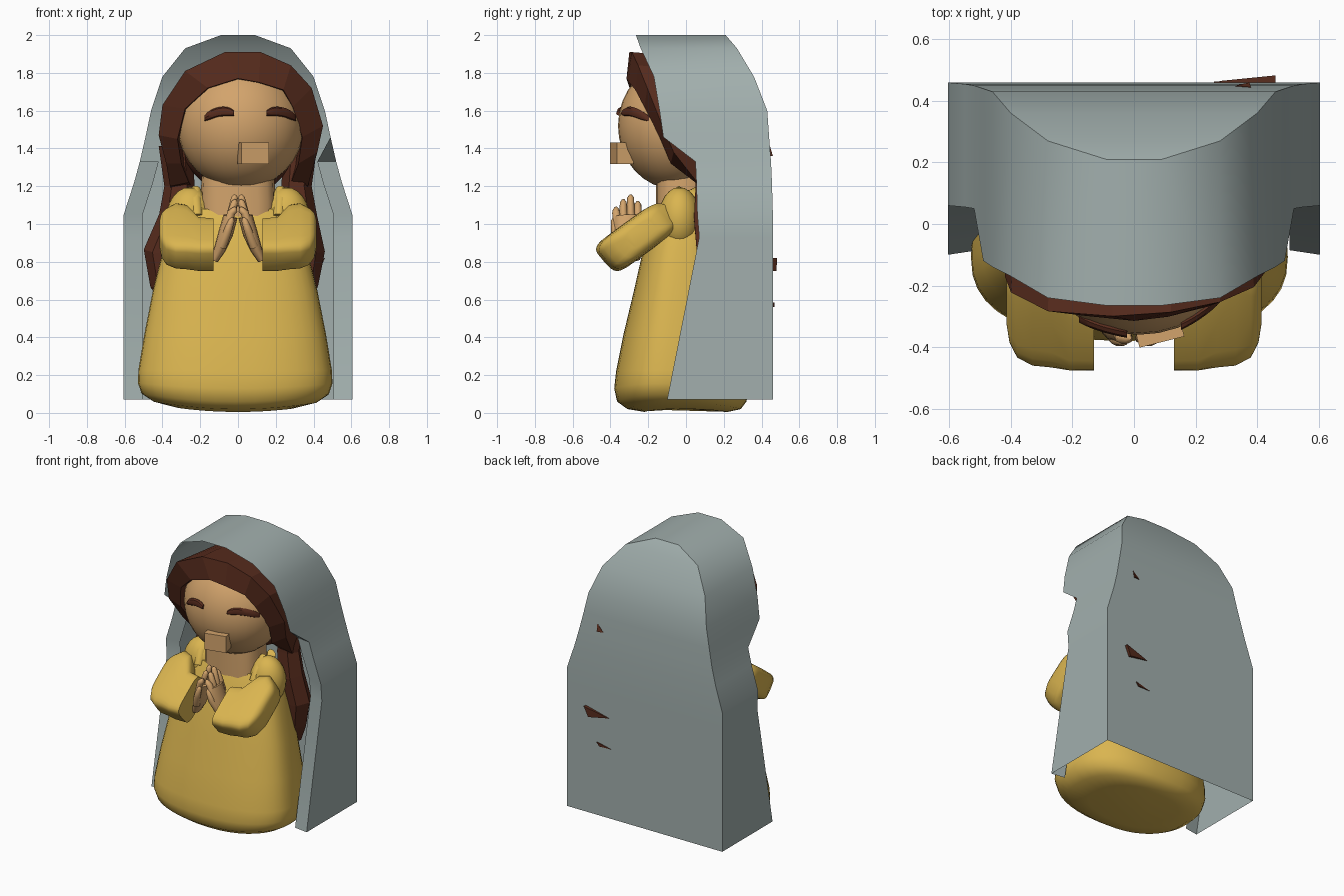
import bpy, bmesh, math
from mathutils import Vector, Matrix

cube = bpy.data.objects.get("Cube")
if cube:
    bpy.data.objects.remove(cube)


def material(name, rgb):
    m = bpy.data.materials.new(name)
    m.use_nodes = True
    m.diffuse_color = (*rgb, 1)
    m.node_tree.nodes["Principled BSDF"].inputs["Base Color"].default_value = (*rgb, 1)
    return m


GREY = material("veil grey", (0.36, 0.43, 0.42))
GOLD = material("dress gold", (0.70, 0.46, 0.08))
SKIN = material("skin", (0.65, 0.37, 0.15))
BROWN = material("hair brown", (0.10, 0.026, 0.013))


def finish(name, bm, mat, smooth=35):
    bmesh.ops.recalc_face_normals(bm, faces=bm.faces)
    me = bpy.data.meshes.new(name)
    bm.to_mesh(me)
    bm.free()
    ob = bpy.data.objects.new(name, me)
    bpy.context.collection.objects.link(ob)
    me.materials.append(mat)
    if smooth:
        bpy.ops.object.select_all(action="DESELECT")
        ob.select_set(True)
        bpy.context.view_layer.objects.active = ob
        bpy.ops.object.shade_smooth_by_angle(angle=math.radians(smooth))
    return ob


def loft(name, rings, mat, smooth=35):
    """Skin a list of rings and cap the ends."""
    bm = bmesh.new()
    vs = [[bm.verts.new(p) for p in r] for r in rings]
    n = len(vs[0])
    for a, b in zip(vs, vs[1:]):
        for i in range(n):
            j = (i + 1) % n
            bm.faces.new((a[i], a[j], b[j], b[i]))
    bm.faces.new(vs[0])
    bm.faces.new(vs[-1])
    return finish(name, bm, mat, smooth)


def ring(c, u, v, n=24, p=2.0):
    """Superellipse around c spanned by u and v."""
    c, u, v = Vector(c), Vector(u), Vector(v)
    out = []
    for i in range(n):
        t = math.tau * i / n
        a, b = math.cos(t), math.sin(t)
        out.append(c + u * math.copysign(abs(a) ** (2 / p), a)
                   + v * math.copysign(abs(b) ** (2 / p), b))
    return out


def tube(name, pts, radii, mat, n=10, smooth=35, flat=1.0):
    """Tube along a path, with its width in x scaled by flat."""
    pts = [Vector(p) for p in pts]
    rings = []
    for i, (p, r) in enumerate(zip(pts, radii)):
        d = (pts[min(i + 1, len(pts) - 1)] - pts[max(i - 1, 0)]).normalized()
        u = Vector((0, 1, 0)).cross(d).normalized()
        rings.append(ring(p, u * r * flat, d.cross(u) * r, n))
    return loft(name, rings, mat, smooth)


def ball(name, c, size, mat, seg=32):
    bm = bmesh.new()
    bmesh.ops.create_uvsphere(bm, u_segments=seg, v_segments=seg // 2, radius=1,
                              matrix=Matrix.Translation(c) @ Matrix.Diagonal((*size, 1)))
    return finish(name, bm, mat, 60)


# Veil: thin arched sheet, back panel and folded front rims
# each station: half width, height, front y, back y
arch = [(.605, .07, -.10, .46), (.605, .93, .07, .46), (.605, 1.05, .06, .46),
        (.55, 1.22, .055, .455), (.52, 1.33, .05, .45), (.49, 1.46, -.12, .44),
        (.46, 1.6, -.14, .43), (.40, 1.78, -.17, .36), (.28, 1.93, -.24, .27),
        (.09, 2.0, -.265, .21)]
bm = bmesh.new()
sides = []
for s in (1, -1):
    front = [bm.verts.new((s * x, f, z)) for x, z, f, b in arch]
    back = [bm.verts.new((s * x, b, z)) for x, z, f, b in arch]
    rim = [bm.verts.new((s * (x - .1), f + .015, z)) for x, z, f, b in arch[:5]]
    for i in range(len(arch) - 1):
        bm.faces.new((front[i], front[i + 1], back[i + 1], back[i]))
    for i in range(4):
        bm.faces.new((front[i], front[i + 1], rim[i + 1], rim[i]))
    if s > 0:
        bm.faces.new((front[4], front[5], rim[4]))
    sides.append((front, back))
(lf, lb), (rf, rb) = sides
for i in range(len(arch) - 1):
    bm.faces.new((lb[i], lb[i + 1], rb[i + 1], rb[i]))
bm.faces.new((lf[-1], rf[-1], rb[-1], lb[-1]))
finish("veil", bm, GREY)

# Dress, widest towards the front: height, half width, front y, back y
gown = [(.005, .30, -.22, .22), (.02, .43, -.31, .29), (.06, .495, -.365, .32),
        (.13, .515, -.38, .335), (.22, .512, -.37, .33), (.42, .48, -.33, .30),
        (.65, .435, -.275, .27), (.85, .385, -.23, .24), (1.0, .34, -.18, .21),
        (1.08, .30, -.14, .19)]
rings = []
for z, w, f, b in gown:
    pts = ring((-.015, 0, z), (w, 0, 0), (0, 1, 0), 40, 2.4)
    lift = .06 * max(0, 1 - z / .25)
    mid = f + .38 * (b - f)
    for p in pts:
        p.y = mid + p.y * (mid - f if p.y < 0 else b - mid)
        p.z += lift * (p.x / .53) ** 2
    rings.append(pts)
loft("dress", rings, GOLD, 50)

# Neck and head
loft("neck", [ring((0, -.02, z), (w, 0, 0), (0, .14, 0), 16, 3)
              for z, w in ((1.0, .20), (1.12, .20), (1.28, .19))], SKIN)
HEAD, SIZE = Vector((.015, -.06, 1.52)), Vector((.335, .30, .335))
ball("head", HEAD, SIZE, SKIN)

# Nose block
bm = bmesh.new()
bmesh.ops.create_cube(bm, size=1, matrix=Matrix.Translation((.08, -.34, 1.375))
                      @ Matrix.Rotation(math.radians(14), 4, "Z")
                      @ Matrix.Diagonal((.15, .09, .115, 1)))
finish("nose", bm, SKIN, 0)

# Closed eyes: curved bars following the face
for name, cx, s in (("right_eye", -.10, -1), ("left_eye", .23, 1)):
    rings = []
    for k in range(9):
        t = k / 4 - 1
        x = cx + .078 * t
        z = 1.593 - .02 * t * t - .014 * t * s
        dx, dz = (x - HEAD.x) / SIZE.x, (z - HEAD.z) / SIZE.z
        y = HEAD.y - SIZE.y * math.sqrt(1 - dx * dx - dz * dz)
        rings.append(ring((x, y, z), (0, .018, 0), (0, 0, .026 * (1 - .45 * t ** 4)), 8))
    loft(name, rings, BROWN)

# Hair band framing the face: outer x, z and inner x, z
band = [(-.36, 1.20, -.26, 1.22), (-.38, 1.32, -.30, 1.32), (-.42, 1.47, -.32, 1.45),
        (-.40, 1.63, -.28, 1.61), (-.28, 1.81, -.16, 1.72), (-.07, 1.91, 0, 1.77),
        (.12, 1.91, .11, 1.75), (.28, 1.84, .24, 1.71), (.39, 1.72, .29, 1.62),
        (.45, 1.52, .34, 1.46), (.42, 1.38, .32, 1.32), (.37, 1.20, .28, 1.22)]


def hair_front(x, z):
    """Front edge leans forward with height and turns a little to one side."""
    knots = [(1.2, .05), (1.28, -.02), (1.37, -.09), (1.47, -.14), (1.62, -.19),
             (1.75, -.245), (1.91, -.295)]
    for (z0, y0), (z1, y1) in zip(knots, knots[1:]):
        if z <= z1:
            return y0 + (y1 - y0) * (z - z0) / (z1 - z0) + .07 * x


rings = []
for ox, oz, ix, iz in band:
    y = hair_front(ox, oz)
    rings.append([(ox, y, oz), (ox * .93, .2, oz - .04), (ix * .9, .2, iz - .03),
                  (ix, y - .015, iz)])
loft("hair_band", rings, BROWN, 0)
ball("hair_back", (.01, .12, 1.5), (.36, .22, .34), BROWN, 12)

# Long locks down each side
for name, s, w in (("right_lock", -1, .405), ("left_lock", 1, .365)):
    tube(name, [(s * .33, .13, 1.42), (s * .31, .12, 1.2), (s * .33, .12, 1.03),
                (s * w, .14, .85), (s * (w - .02), .15, .68), (s * .35, .16, .56)],
         [.09, .08, .09, .095, .08, .03], BROWN, 6, 0)

# Pointed hair tips showing through the back: three x, z, y corners each
tips = [[(.38, 1.41, .445), (.375, 1.36, .46), (.33, 1.36, .45)],
        [(.46, .82, .483), (.43, .75, .478), (.28, .775, .465)],
        [(.37, .585, .468), (.35, .56, .468), (.26, .56, .463)]]
for tip in tips:
    loft("hair_tip", [[(x, .4, z) for x, z, y in tip], [(x, y, z) for x, z, y in tip]],
         BROWN, 0)

# Arms and praying hands
for side, s in (("left", 1), ("right", -1)):
    # Wide sleeve slab from the cuff, widening up to the shoulder at the elbow side
    sleeve = []
    for x, k, dy, h in ((.13, 1, 0, 1), (.21, 1.05, .006, 1), (.27, 1.4, .055, 1),
                        (.33, 1.45, .065, .97), (.38, 1.2, .06, .9), (.405, .9, .07, .78),
                        (.415, .55, .08, .5)):
        sleeve.append(ring((s * x, -.315 + dy, .89 + dy * .73), (0, .12 * k, .088 * k),
                           (0, .066 * h, -.074 * h), 24, 4.5))
    loft(side + "_sleeve", sleeve, GOLD, 50)
    # Rounded shoulder and the raised collar edge
    ball(side + "_shoulder", (s * .255, -.035, 1.03), (.125, .11, .165), GOLD, 24)
    tube(side + "_collar", [(s * .215, -.13, 1.04), (s * .225, -.09, 1.12),
                            (s * .225, -.03, 1.175), (s * .225, .05, 1.165)],
         [.03, .035, .03, .035], GOLD, 10, 60)
    # Palm, fingers and thumb leaning to the middle
    tube(side + "_palm", [(s * .125, -.28, .81), (s * .095, -.29, .87),
                          (s * .065, -.31, .95), (s * .04, -.315, 1.04)],
         [.04, .058, .072, .07], SKIN, 12, 60, .55)
    for y, top in ((-.37, 1.09), (-.332, 1.13), (-.293, 1.155), (-.255, 1.12)):
        tube(side + "_finger", [(s * .055, y + .01, .98), (s * .036, y, 1.06),
                                (s * .018, y, top - .015), (s * .014, y, top)],
             [.022, .021, .018, .007], SKIN, 8, 60)
    tube(side + "_thumb", [(s * .085, -.34, .88), (s * .055, -.375, .96),
                           (s * .035, -.38, 1.02), (s * .03, -.38, 1.035)],
         [.024, .022, .017, .006], SKIN, 8, 60)
